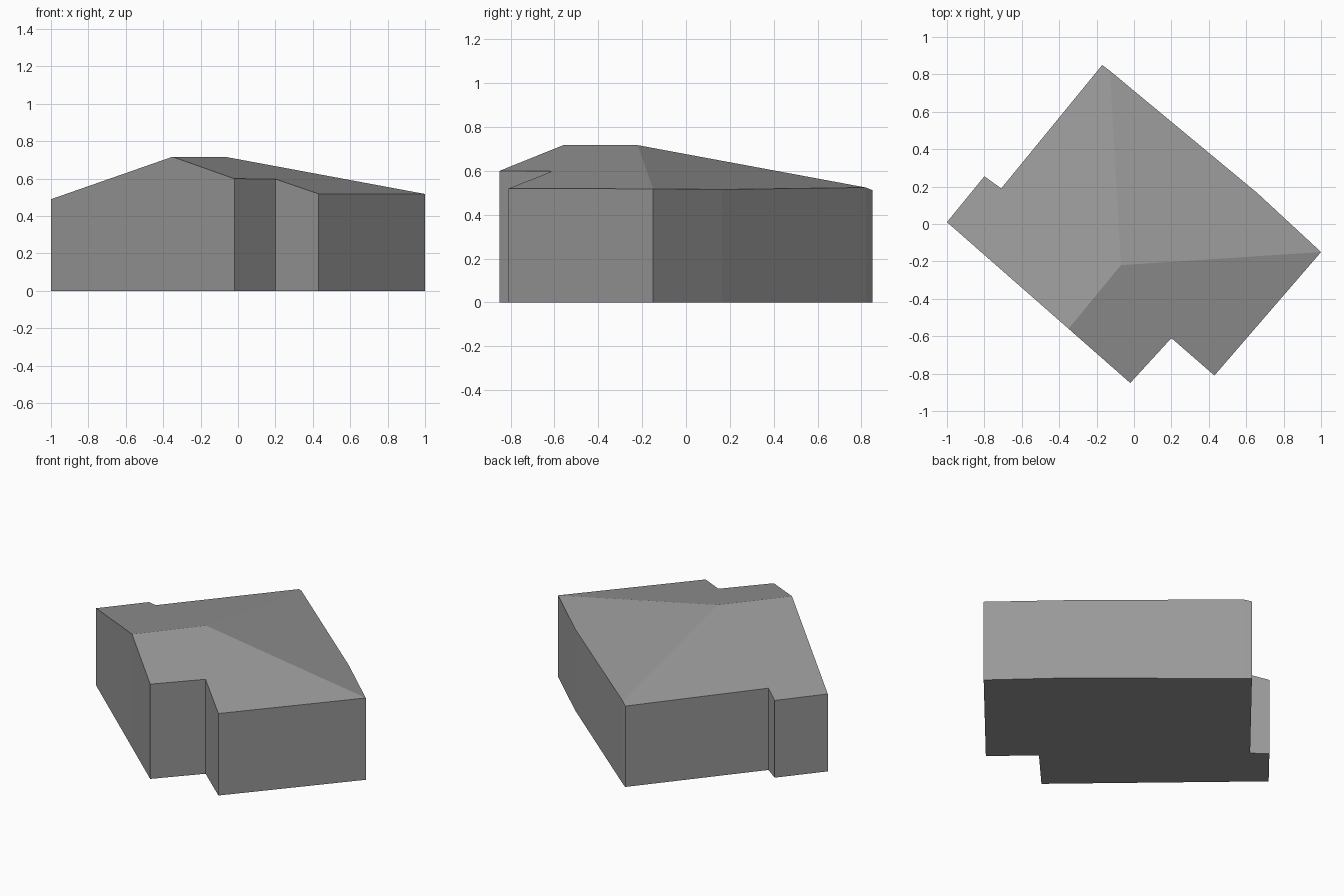
import bpy, bmesh

default = bpy.data.objects.get("Cube")
if default:
    bpy.data.objects.remove(default, do_unlink=True)

# Plain grey for the whole building
GREY = (0.32, 0.32, 0.32, 1)
mat = bpy.data.materials.new("plain_grey")
mat.use_nodes = True
mat.diffuse_color = GREY
mat.node_tree.nodes["Principled BSDF"].inputs["Base Color"].default_value = GREY

# Eave outline, counter-clockwise, with the gable peak on the front wall
eave = {
    "left_corner": (-1.0, 0.01, 0.49),
    "gable_peak": (-0.35, -0.56, 0.717),
    "gable_corner": (-0.02, -0.85, 0.60),
    "front_notch": (0.20, -0.61, 0.598),
    "front_corner": (0.43, -0.81, 0.519),
    "right_corner": (1.0, -0.15, 0.518),
    "back_bend": (0.66, 0.165, 0.515),
    "hip_foot": (-0.13, 0.82, 0.524),
    "back_corner": (-0.17, 0.85, 0.512),
    "side_notch": (-0.71, 0.19, 0.518),
    "side_corner": (-0.80, 0.255, 0.489),
}
ridge_end = (-0.07, -0.22, 0.717)

bm = bmesh.new()
top = {name: bm.verts.new(co) for name, co in eave.items()}
base = {name: bm.verts.new((x, y, 0)) for name, (x, y, z) in eave.items()}
ridge = bm.verts.new(ridge_end)
names = list(eave)

# Walls and floor
for a, b in zip(names, names[1:] + names[:1]):
    bm.faces.new((base[a], base[b], top[b], top[a]))
bm.faces.new([base[n] for n in reversed(names)])

# Two roof slopes and the back hip
bm.faces.new([top[n] for n in names[1:6]] + [ridge])
bm.faces.new([top[n] for n in names[5:8]] + [ridge])
bm.faces.new([top[n] for n in names[7:] + names[:2]] + [ridge])

bmesh.ops.recalc_face_normals(bm, faces=bm.faces)
mesh = bpy.data.meshes.new("building")
bm.to_mesh(mesh)
bm.free()
mesh.materials.append(mat)
bpy.context.collection.objects.link(bpy.data.objects.new("building", mesh))
